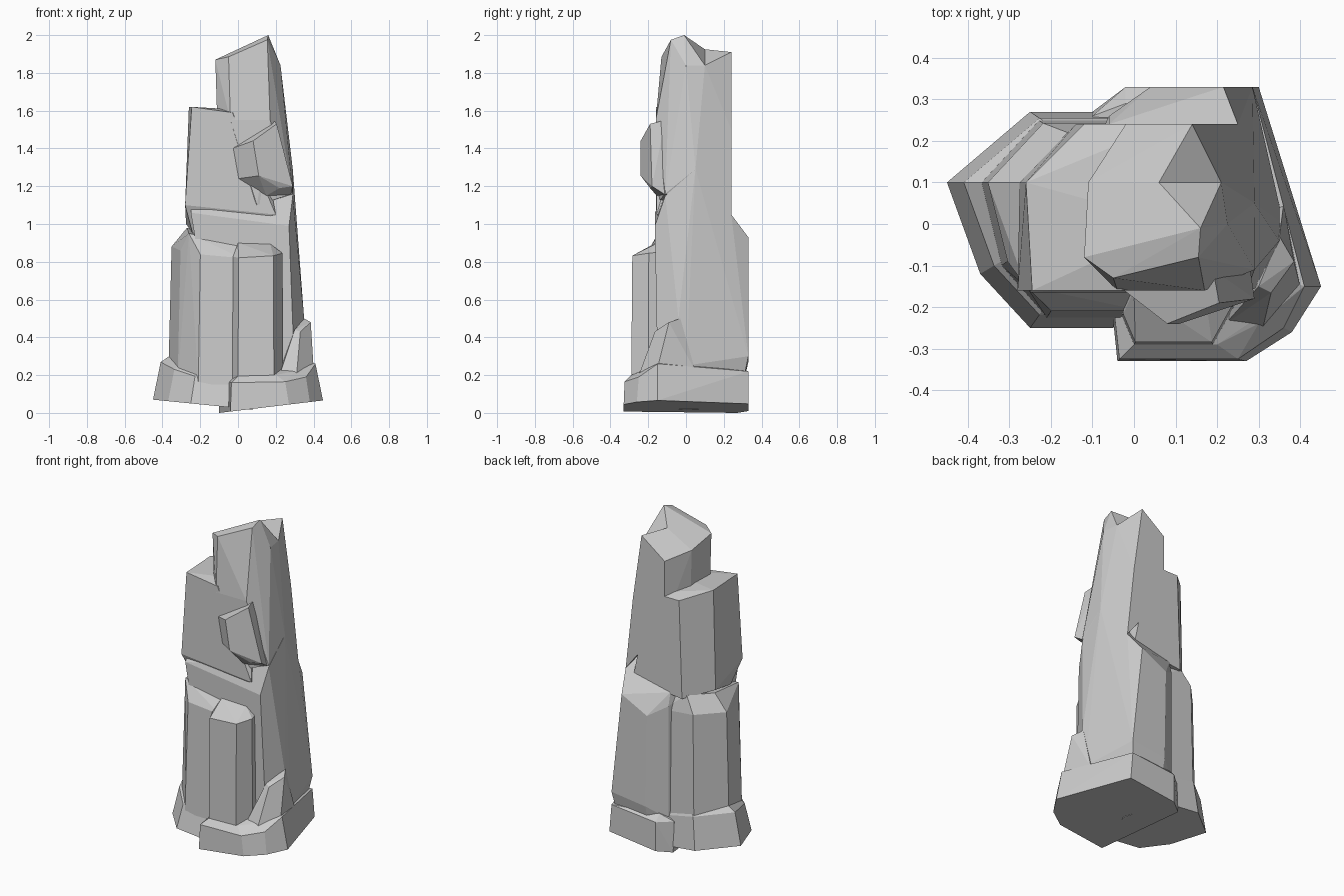
import bpy, bmesh


def rock(name, points):
    """Faceted convex stone wrapped around a few corner points."""
    bm = bmesh.new()
    for p in points:
        bm.verts.new(p)
    res = bmesh.ops.convex_hull(bm, input=bm.verts)
    junk = {g for g in res["geom_interior"] + res["geom_unused"]
            if isinstance(g, bmesh.types.BMVert)}
    bmesh.ops.delete(bm, geom=list(junk), context='VERTS')
    bmesh.ops.dissolve_limit(bm, angle_limit=0.06, verts=bm.verts, edges=bm.edges)
    bmesh.ops.recalc_face_normals(bm, faces=bm.faces)
    me = bpy.data.meshes.new(name)
    bm.to_mesh(me)
    bm.free()
    ob = bpy.data.objects.new(name, me)
    bpy.context.collection.objects.link(ob)
    return ob


def stack(outline, pivot, levels):
    """Rings of one outline; each level is (scale, z, slope in x, slope in y)."""
    pts = []
    for s, z, gx, gy in levels:
        for x, y in outline:
            px, py = pivot[0] + (x - pivot[0]) * s, pivot[1] + (y - pivot[1]) * s
            pts.append((px, py, z + gx * px + gy * py))
    return pts


# Left foot and the column standing on it
rock("left_plinth", stack(
    [(-.45, .10), (-.37, -.12), (-.25, -.25), (-.05, -.25), (.08, 0), (0, .27), (-.25, .27)],
    (0, .1), [(1, .025, -.1, 0), (.91, .175, -.2, .12), (.81, .215, -.2, .12)]))
rock("left_column", stack(
    [(-.37, .10), (-.32, -.10), (-.21, -.225), (.02, -.225), (.08, 0), (0, .25), (-.23, .25)],
    (0, .1), [(1, .15, 0, 0), (.95, .84, -.09, .09)]) + [
    (-.27, .1, .98), (-.26, -.15, .95), (0, -.15, .90), (-.16, .22, .98), (0, .2, .95)])

# Right foot with a chamfered top edge
foot = [(-.04, -.33), (.27, -.33), (.38, -.26), (.45, -.15), (.30, .33), (-.02, .33), (-.10, .27)]
rock("right_plinth", stack(foot, (.15, .33), [(1, .012, .12, 0)]) + [
    (-.035, -.325, .16), (.25, -.325, .165), (.36, -.25, .19), (.41, -.15, .26),
    (.285, .33, .22), (-.02, .33, .19), (-.10, .26, .19),
    (0, -.29, .195), (.2, -.29, .2), (.30, -.24, .22), (.36, -.13, .27), (-.02, .29, .23)])

# Narrow column at the front
rock("front_column", stack(
    [(-.03, -.22), (0, -.29), (.19, -.29), (.24, -.2), (.2, 0), (-.02, 0)],
    (.1, -.1), [(1, .15, 0, 0), (.97, .855, .06, .12)]) + [
    (0, -.16, .9), (.17, -.16, .895), (.2, -.165, .87), (.1, 0, .9)])

# Main lower mass, sloping back towards the waist
rock("core", [
    (.05, .31, .18), (.27, .31, .2), (.285, .33, .30), (.215, .33, .93), (.04, .33, .84),
    (.05, .33, .27), (-.06, .26, .9), (-.06, .26, .2), (-.1, -.16, .18), (.30, -.15, .2),
    (.36, 0, .25), (.35, -.04, .5), (.30, -.15, .45), (.27, -.165, .99), (-.25, -.165, 1.06),
    (-.2, -.12, .9), (-.25, -.135, 1.1), (.28, -.12, 1.05), (.29, -.11, 1.15),
    (.29, .05, 1.29), (.25, .24, 1.05), (-.06, .24, .98)])

# Wedge leaning on the right side
rock("right_spur", [
    (.30, -.15, .44), (.35, -.03, .5), (.385, -.09, .48), (.33, -.165, .43),
    (.22, -.24, .2), (.31, -.25, .2), (.40, -.15, .24), (.36, .05, .22), (.2, 0, .2)])

# Upper shoulder on the left
rock("upper_shoulder", [
    (-.26, .10, 1.62), (-.245, -.16, 1.62), (-.22, -.16, 1.595), (-.03, -.16, 1.59),
    (-.12, .24, 1.57), (.08, .24, 1.57), (-.275, .10, 1.0), (-.28, -.16, 1.1),
    (-.24, -.10, .95), (.2, -.155, 1.05), (.2, .24, 1.0), (-.14, .24, .96), (.1, 0, 1.6)])

# Tall summit shaft in two halves that meet in a valley
rock("summit_front", [
    (.16, -.01, 2.0), (.155, -.08, 1.975), (-.05, -.13, 1.885), (-.12, -.08, 1.87),
    (-.11, .1, 1.83), (.06, .1, 1.925), (.21, .10, 1.84), (.225, 0, 1.84), (.21, -.05, 1.77),
    (.17, -.16, 1.55), (.29, .05, 1.29), (.29, -.11, 1.16), (.1, -.16, 1.1),
    (-.11, -.08, 1.55), (-.04, -.16, 1.55), (-.1, .1, 1.5), (.2, .2, 1.1)])
rock("summit_back", [
    (.06, .1, 1.925), (.14, .24, 1.91), (-.11, .1, 1.83), (-.02, .24, 1.79), (.21, .1, 1.84),
    (.2, .24, 1.5), (.25, .24, 1.05), (.29, .05, 1.29), (-.1, .1, 1.5), (-.02, .24, 1.4),
    (.1, .0, 1.3)])

# Slab stuck to the upper front
rock("front_chip", [
    (.08, -.24, 1.44), (.11, -.24, 1.255), (.22, -.19, 1.19), (.205, -.19, 1.53),
    (-.03, -.155, 1.40), (0, -.155, 1.24), (.15, -.155, 1.15), (.28, -.11, 1.155),
    (.29, -.18, 1.2), (.19, -.11, 1.55), (.1, -.05, 1.3)])
